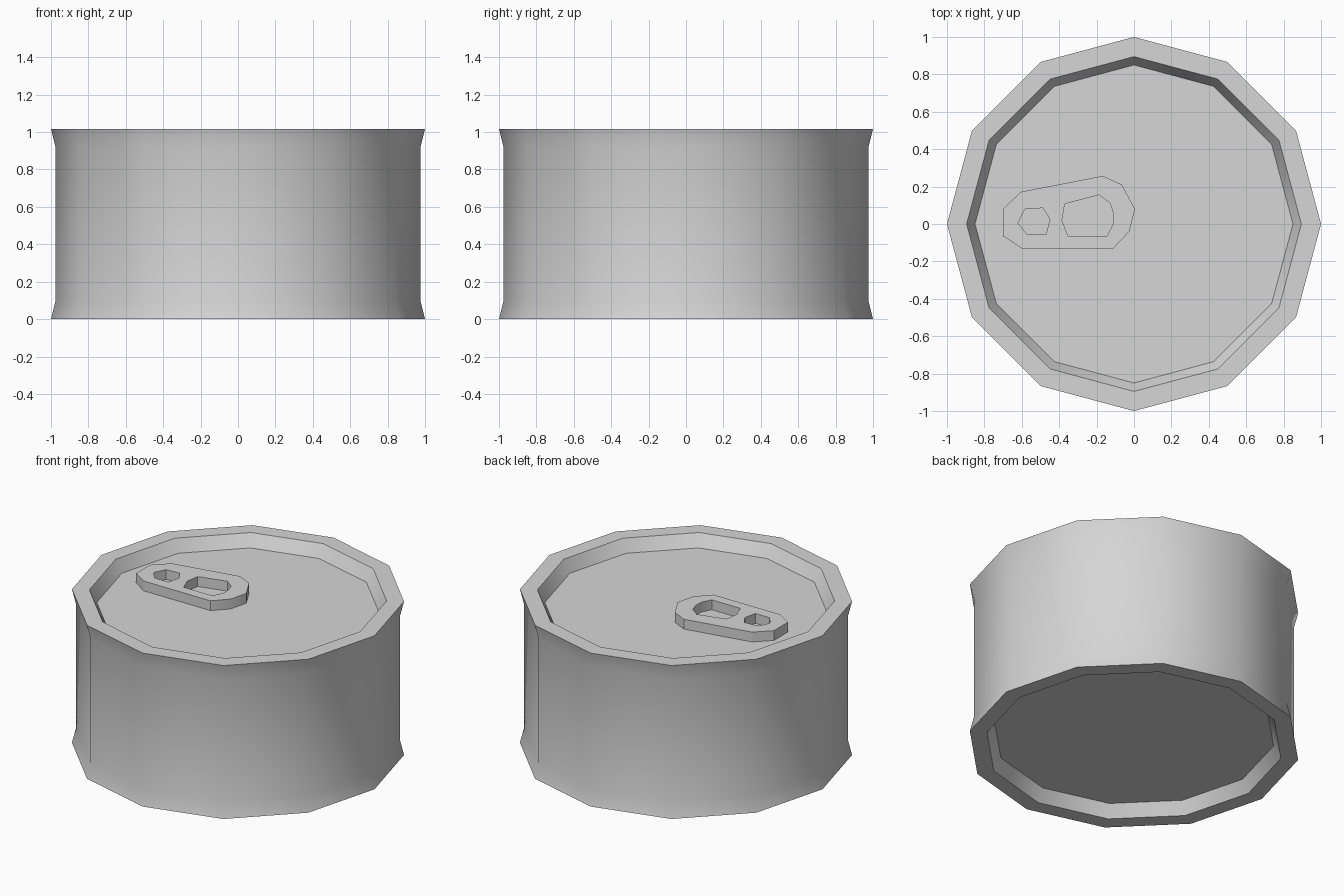
import bpy, bmesh
from math import cos, sin, pi, radians

SIDES = 12
HEIGHT = 1.016
FLOOR = 0.935      # height of the recessed lid
TAB_TOP = 1.0

if "Cube" in bpy.data.objects:
    bpy.data.objects.remove(bpy.data.objects["Cube"], do_unlink=True)

metal = bpy.data.materials.new("grey_metal")
grey = (0.67, 0.67, 0.67, 1)
metal.use_nodes = True
metal.diffuse_color = grey
metal.node_tree.nodes["Principled BSDF"].inputs["Base Color"].default_value = grey


def select_only(obj):
    bpy.ops.object.select_all(action='DESELECT')
    obj.select_set(True)
    bpy.context.view_layer.objects.active = obj


def lathe(name, profile):
    """Spin (radius, height) pairs round z and cap both ends."""
    bm = bmesh.new()
    rings = [[bm.verts.new((r * cos(2 * pi * i / SIDES), r * sin(2 * pi * i / SIDES), z))
              for i in range(SIDES)] for r, z in profile]
    for low, high in zip(rings, rings[1:]):
        for i in range(SIDES):
            j = (i + 1) % SIDES
            bm.faces.new((low[i], low[j], high[j], high[i]))
    bm.faces.new(rings[0])
    bm.faces.new(rings[-1])
    bmesh.ops.recalc_face_normals(bm, faces=bm.faces)
    mesh = bpy.data.meshes.new(name)
    bm.to_mesh(mesh)
    bm.free()
    obj = bpy.data.objects.new(name, mesh)
    bpy.context.collection.objects.link(obj)
    return obj


def plate(name, loops, bottom, top):
    """Extrude a flat outline, with the further loops as holes."""
    curve = bpy.data.curves.new(name, 'CURVE')
    curve.dimensions = '2D'
    curve.fill_mode = 'BOTH'
    curve.extrude = (top - bottom) / 2
    for loop in loops:
        spline = curve.splines.new('POLY')
        spline.points.add(len(loop) - 1)
        for point, (x, y) in zip(spline.points, loop):
            point.co = (x, y, 0, 1)
        spline.use_cyclic_u = True
    obj = bpy.data.objects.new(name, curve)
    obj.location.z = (top + bottom) / 2
    bpy.context.collection.objects.link(obj)
    select_only(obj)
    bpy.ops.object.convert(target='MESH')
    return bpy.context.view_layer.objects.active


def finish(obj):
    obj.data.materials.clear()
    obj.data.materials.append(metal)
    select_only(obj)
    bpy.ops.object.shade_smooth_by_angle(angle=radians(32))


# Can body: flared rims, recessed lid and base
half = [(0.85, HEIGHT - FLOOR), (0.895, 0), (1.0, 0), (0.975, 0.1)]
profile = half + [(r, HEIGHT - z) for r, z in reversed(half)]
finish(lathe("can_body", profile))

# Pull tab with a rivet hole and a finger hole
outline = [(-0.7, 0.08), (-0.605, 0.172), (-0.166, 0.257), (-0.065, 0.21), (0.005, 0.08),
           (-0.025, -0.04), (-0.11, -0.13), (-0.6, -0.13), (-0.7, -0.065)]
rivet_hole = [(-0.583, 0.08), (-0.487, 0.085), (-0.45, 0.027),
              (-0.47, -0.056), (-0.572, -0.056), (-0.62, 0.005)]
finger_hole = [(-0.37, 0.107), (-0.187, 0.155), (-0.128, 0.112), (-0.11, 0.053),
               (-0.112, 0), (-0.144, -0.064), (-0.353, -0.064), (-0.385, 0.02)]
finish(plate("pull_tab", [outline, rivet_hole, finger_hole], FLOOR - 0.004, TAB_TOP))
